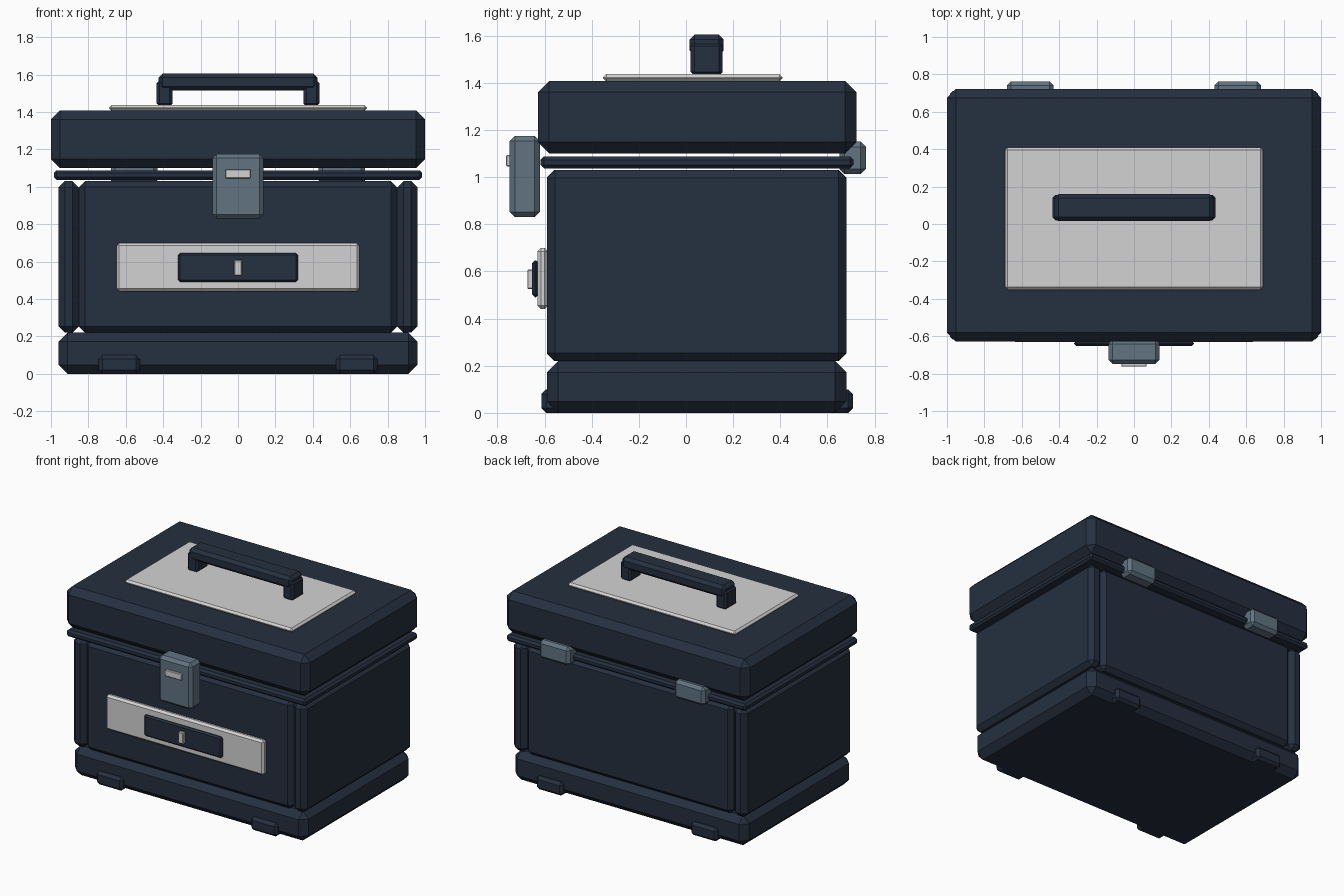
import bpy, bmesh

if "Cube" in bpy.data.objects:
    bpy.data.objects.remove(bpy.data.objects["Cube"])


def material(name, rgb):
    m = bpy.data.materials.new(name)
    m.diffuse_color = (*rgb, 1.0)
    m.use_nodes = True
    m.node_tree.nodes["Principled BSDF"].inputs["Base Color"].default_value = m.diffuse_color
    return m


NAVY = material("dark navy", (0.018, 0.029, 0.050))
STEEL = material("steel blue grey", (0.122, 0.174, 0.223))
PALE = material("pale grey", (0.65, 0.65, 0.65))


def block(name, x, y, z, bevel, mat):
    """Chamfered box given as (min, max) on each axis."""
    bm = bmesh.new()
    bmesh.ops.create_cube(bm, size=1.0)
    for v in bm.verts:
        v.co = [r[0] if c < 0 else r[1] for c, r in zip(v.co, (x, y, z))]
    bmesh.ops.bevel(bm, geom=bm.edges[:], offset=bevel, segments=1,
                    affect='EDGES', profile=0.5)
    bmesh.ops.recalc_face_normals(bm, faces=bm.faces[:])
    me = bpy.data.meshes.new(name)
    bm.to_mesh(me)
    bm.free()
    me.materials.append(mat)
    ob = bpy.data.objects.new(name, me)
    bpy.context.collection.objects.link(ob)
    return ob


def pair(name, x, y, z, bevel, mat):
    """Same block on the right and mirrored on the left."""
    block(name + "_right", x, y, z, bevel, mat)
    block(name + "_left", (-x[1], -x[0]), y, z, bevel, mat)


# Case: base, main body, side walls, rim and lid
block("base", (-0.96, 0.96), (-0.59, 0.68), (0.0, 0.22), 0.048, NAVY)
block("body", (-0.85, 0.85), (-0.59, 0.68), (0.22, 1.03), 0.032, NAVY)
pair("side_wall", (0.85, 0.96), (-0.59, 0.68), (0.22, 1.03), 0.034, NAVY)
block("rim", (-0.985, 0.985), (-0.617, 0.71), (1.037, 1.088), 0.015, NAVY)
block("lid", (-1.0, 1.0), (-0.628, 0.723), (1.10, 1.408), 0.048, NAVY)

# Feet at the front and back
pair("front_foot", (0.525, 0.745), (-0.613, -0.47), (0.0, 0.10), 0.02, NAVY)
pair("back_foot", (0.525, 0.745), (0.56, 0.708), (0.0, 0.10), 0.02, NAVY)

# Lid plate and carrying handle
block("lid_plate", (-0.69, 0.69), (-0.352, 0.41), (1.405, 1.437), 0.014, PALE)
pair("handle_post", (0.35, 0.435), (0.02, 0.155), (1.43, 1.57), 0.015, NAVY)
block("handle_grip", (-0.425, 0.425), (0.015, 0.16), (1.515, 1.605), 0.022, NAVY)

# Front latch with its button
block("latch", (-0.137, 0.137), (-0.748, -0.62), (0.83, 1.175), 0.022, STEEL)
block("latch_button", (-0.068, 0.068), (-0.763, -0.74), (1.045, 1.093), 0.004, PALE)

# Front plate, dark inset panel and keyhole marker
block("front_plate", (-0.65, 0.65), (-0.63, -0.585), (0.44, 0.70), 0.015, PALE)
block("front_panel", (-0.32, 0.32), (-0.652, -0.625), (0.49, 0.647), 0.011, NAVY)
block("keyhole_marker", (-0.021, 0.021), (-0.673, -0.648), (0.525, 0.608), 0.004, PALE)

# Rear hinges
pair("hinge", (0.43, 0.68), (0.65, 0.763), (1.012, 1.15), 0.022, STEEL)
